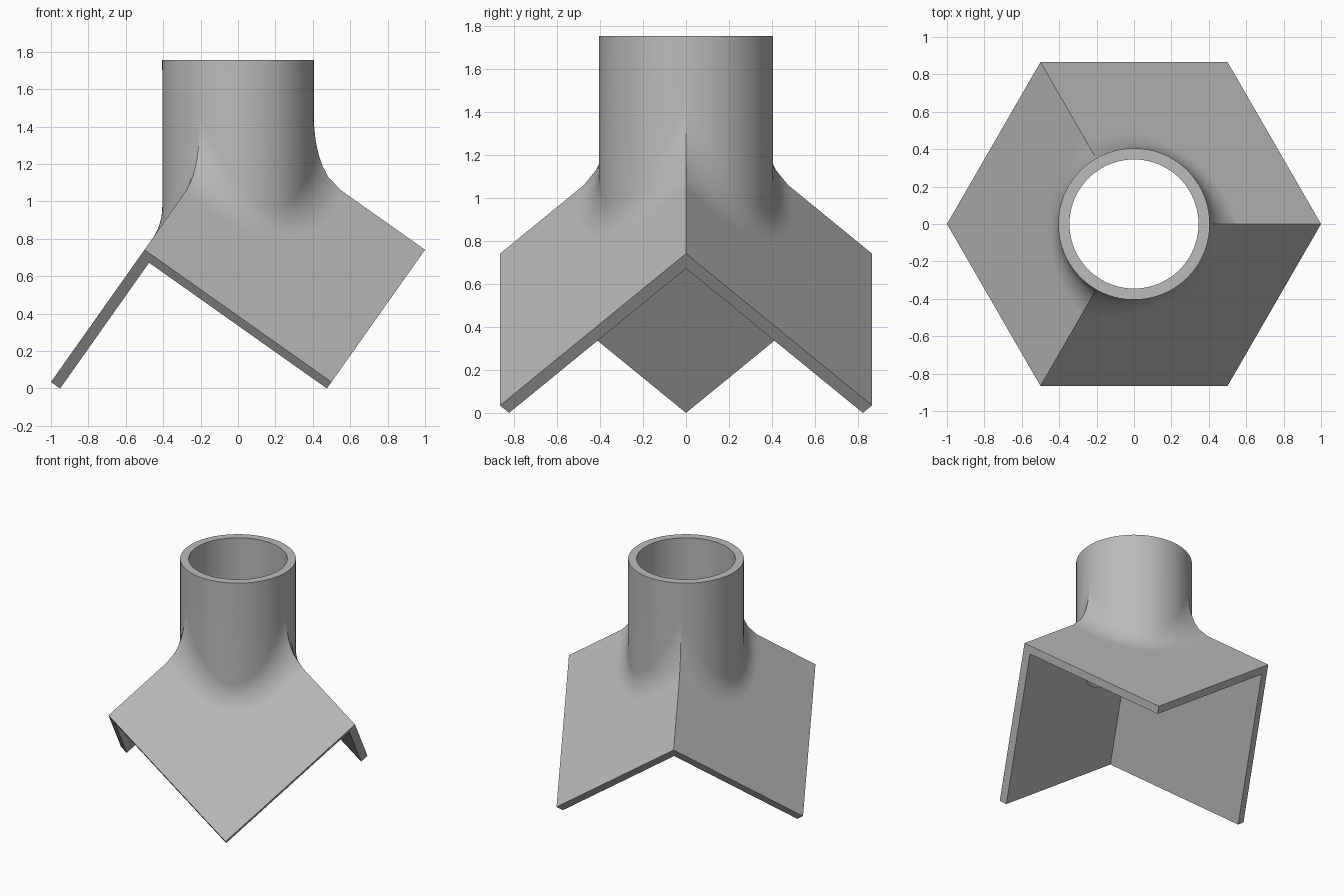
import bpy, bmesh
from math import sqrt, radians, cos, sin, asin, pi
from mathutils import Vector, Matrix

cube = bpy.data.objects.get("Cube")
if cube:
    bpy.data.objects.remove(cube, do_unlink=True)

# Main dimensions
WALL = 0.06
EDGE = sqrt(1.5)                       # side of each square wall
APEX = sqrt(2) + WALL / sqrt(3)        # height where the three walls would meet
TOP = 1.755
OUTER, BORE = 0.405, 0.345
FILLET = 0.3
ROWS = 12
SLOPE = sqrt(2)
NORMAL = Vector((sqrt(2 / 3), 0, 1 / sqrt(3)))


def ring(radius, angle, z):
    return Vector((radius * cos(angle), radius * sin(angle), z))


def corner_point(a, b, c):
    """Point measured along the three wall edges from the apex."""
    p = Vector((0, 0, APEX))
    for dist, angle in ((a, -pi / 3), (b, pi / 3), (c, pi)):
        p += dist * ring(sqrt(2 / 3), angle, -1 / sqrt(3))
    return p


def fillet_column(angle):
    """Arc from the pipe down to the wall, stopped at the ridge."""
    rho = OUTER + FILLET
    centre = ring(rho, angle, APEX + sqrt(3) * FILLET - SLOPE * rho * cos(angle))
    start = -ring(1, angle, 0)

    def point(s):
        return centre + FILLET * start.slerp(-NORMAL, s)

    def inside(p):
        return abs(p.y) <= sqrt(3) * p.x + 1e-6

    end = 1.0
    if not inside(point(1)):
        low, high = 0.0, 1.0
        for _ in range(40):
            mid = (low + high) / 2
            low, high = (mid, high) if inside(point(mid)) else (low, mid)
        end = low
    return [point(end * i / ROWS) for i in range(ROWS + 1)]


def spread(a, b, n):
    return [a + (b - a) * i / n for i in range(n)]


# Column angles across one third, with a column where the fillet meets the ridge
edge = pi / 3
meet = edge - asin(FILLET / (SLOPE * (OUTER + FILLET)))
angles = spread(-edge, -meet, 8) + spread(-meet, meet, 28) + spread(meet, edge, 8) + [edge]

bm = bmesh.new()


def add_third(turn):
    rot = Matrix.Rotation(turn, 3, 'Z')

    def face(points):
        bm.faces.new([bm.verts.new(rot @ p) for p in points])

    # Pipe, rim, bore and fillet, column by column
    columns = []
    for t in angles:
        arc = fillet_column(t)
        bore_z = APEX - sqrt(3) * WALL - SLOPE * BORE * cos(t)
        columns.append([ring(BORE, t, bore_z), ring(BORE, t, TOP), ring(OUTER, t, TOP)] + arc)
    for left, right in zip(columns, columns[1:]):
        for i in range(len(left) - 1):
            quad = [left[i], right[i], right[i + 1], left[i + 1]]
            points = []
            for p in quad:
                if all((p - q).length > 1e-5 for q in points):
                    points.append(p)
            if len(points) > 2:
                face(points)

    # Outer and inner wall faces
    E, W = EDGE, WALL
    curve = [c[-1] for t, c in zip(angles, columns) if abs(t) <= meet + 1e-6]
    face([corner_point(E, 0, 0), corner_point(E, E, 0), corner_point(0, E, 0)] + curve[::-1])
    hole = [c[0] for c in columns]
    face([corner_point(E, W, W), corner_point(E, E, W), corner_point(W, E, W)] + hole[::-1])

    # Cut ends of the wall
    face([corner_point(E, 0, 0), corner_point(E, E, 0), corner_point(E, E, W), corner_point(E, W, W)])
    face([corner_point(0, E, 0), corner_point(E, E, 0), corner_point(E, E, W), corner_point(W, E, W)])


for k in range(3):
    add_third(radians(60 + 120 * k))
bmesh.ops.remove_doubles(bm, verts=bm.verts[:], dist=1e-5)
bmesh.ops.recalc_face_normals(bm, faces=bm.faces[:])

mesh = bpy.data.meshes.new("corner_pipe_bracket")
bm.to_mesh(mesh)
bm.free()
bracket = bpy.data.objects.new("corner_pipe_bracket", mesh)
bpy.context.collection.objects.link(bracket)

# Plain grey material
grey = bpy.data.materials.new("plain_grey")
grey.use_nodes = True
grey.diffuse_color = (0.5, 0.5, 0.5, 1)
grey.node_tree.nodes["Principled BSDF"].inputs["Base Color"].default_value = (0.5, 0.5, 0.5, 1)
mesh.materials.append(grey)

# Smooth pipe and fillet, flat walls
bpy.ops.object.select_all(action='DESELECT')
bracket.select_set(True)
bpy.context.view_layer.objects.active = bracket
bpy.ops.object.shade_smooth_by_angle(angle=radians(30))
for poly in mesh.polygons:
    if len(poly.vertices) > 4:
        poly.use_smooth = False
